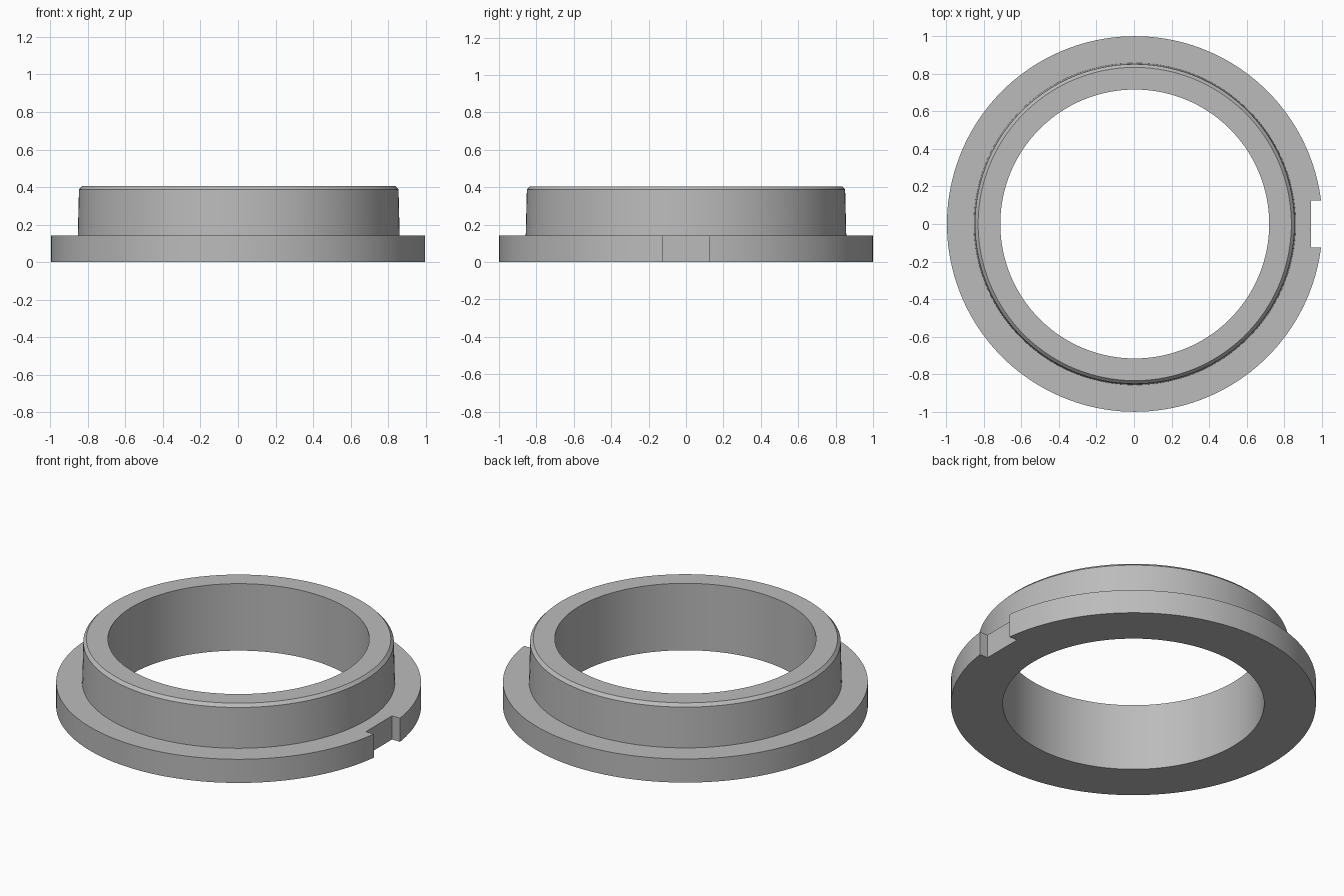
import bpy, bmesh, math
from mathutils import Vector

cube = bpy.data.objects.get("Cube")
if cube:
    bpy.data.objects.remove(cube, do_unlink=True)

SEGMENTS = 160
CENTRE_X = 0.004  # the notch shortens one side, so the axis sits slightly off zero

grey = bpy.data.materials.new("plain grey")
grey.use_nodes = True
colour = (0.5, 0.5, 0.5, 1)
grey.diffuse_color = colour
grey.node_tree.nodes["Principled BSDF"].inputs["Base Color"].default_value = colour


def lathe(name, profile):
    """Revolve a closed (radius, height) profile around the z axis."""
    bm = bmesh.new()
    rings = []
    for i in range(SEGMENTS):
        a = math.tau * i / SEGMENTS
        rings.append([bm.verts.new((r * math.cos(a), r * math.sin(a), z)) for r, z in profile])
    for i, ring in enumerate(rings):
        after = rings[(i + 1) % SEGMENTS]
        for j in range(len(profile)):
            k = (j + 1) % len(profile)
            bm.faces.new((ring[j], after[j], after[k], ring[k]))
    bmesh.ops.recalc_face_normals(bm, faces=bm.faces)
    mesh = bpy.data.meshes.new(name)
    bm.to_mesh(mesh)
    bm.free()
    obj = bpy.data.objects.new(name, mesh)
    bpy.context.collection.objects.link(obj)
    mesh.materials.append(grey)
    return obj


# Flanged collar: wide base, slightly tapered sleeve with a chamfered rim, straight bore
collar = lathe("flanged_collar", [
    (0.716, 0), (1, 0), (1, 0.143), (0.857, 0.143),
    (0.851, 0.387), (0.834, 0.405), (0.716, 0.405),
])
collar.location.x = CENTRE_X

# Rectangular key notch through the flange on the +x side
bpy.ops.mesh.primitive_cube_add(size=1, location=(1.043, 0, 0.07))
cutter = bpy.context.object
cutter.name = "notch_cutter"
cutter.scale = Vector((0.2, 0.25, 0.3))
cutter.hide_render = True
cutter.data.materials.append(grey)

notch = collar.modifiers.new("key notch", "BOOLEAN")
notch.operation = "DIFFERENCE"
notch.solver = "EXACT"
notch.object = cutter

bpy.ops.object.select_all(action="DESELECT")
collar.select_set(True)
bpy.context.view_layer.objects.active = collar
bpy.ops.object.modifier_apply(modifier=notch.name)
bpy.data.objects.remove(cutter, do_unlink=True)
bpy.ops.object.shade_smooth_by_angle(angle=math.radians(25))
